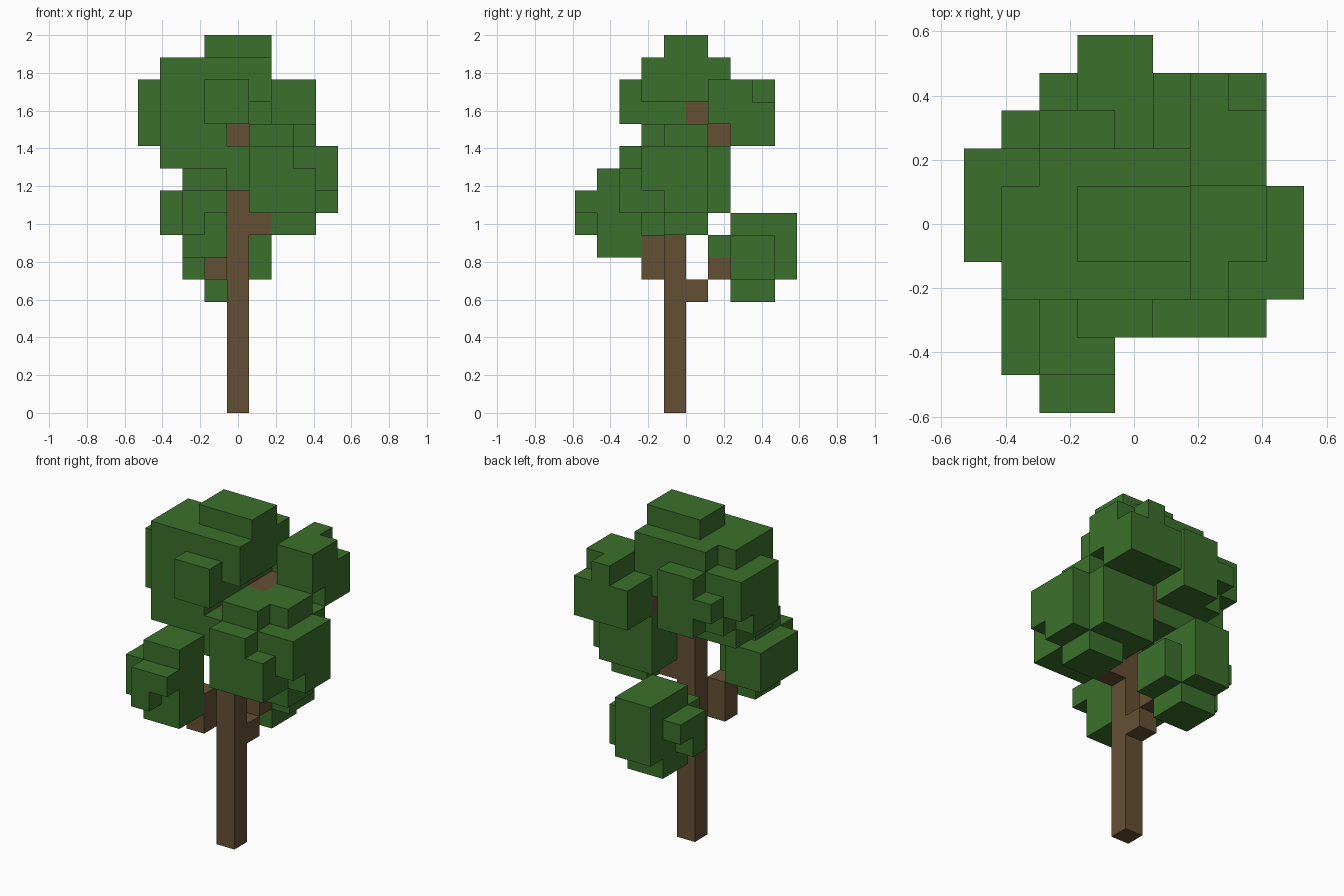
import bpy
import bmesh
from itertools import product
from mathutils import Vector

cube = bpy.data.objects.get("Cube")
if cube:
    bpy.data.objects.remove(cube, do_unlink=True)

UNIT = 2 / 17                       # edge of one block
ORIGIN = Vector((4.5, 5, 0))        # grid point that sits at the world origin


def make_material(name, rgb):
    mat = bpy.data.materials.new(name)
    mat.use_nodes = True
    colour = (*rgb, 1)
    mat.diffuse_color = colour
    mat.node_tree.nodes["Principled BSDF"].inputs["Base Color"].default_value = colour
    return mat


def cells(boxes):
    """Grid cells covered by boxes, each written as (x0, x1), (y0, y1), (z0, z1)."""
    found = set()
    for box in boxes:
        found.update(product(*(range(low, high) for low, high in box)))
    return found


def block_part(name, material, add, cut=()):
    """Outer skin of stacked blocks, with coplanar faces merged."""
    solid = cells(add) - cells(cut)
    bm = bmesh.new()
    corners = {}

    def corner(point):
        key = tuple(int(c) for c in point)
        if key not in corners:
            corners[key] = bm.verts.new((Vector(key) - ORIGIN) * UNIT)
        return corners[key]

    for cell in solid:
        for axis, side in product(range(3), (0, 1)):
            step = [0, 0, 0]
            step[axis] = 2 * side - 1
            if tuple(c + s for c, s in zip(cell, step)) in solid:
                continue
            u, v = Vector((0, 0, 0)), Vector((0, 0, 0))
            u[(axis + 1) % 3] = v[(axis + 2) % 3] = 1
            base = Vector(cell)
            base[axis] += side
            loop = [base, base + u, base + u + v, base + v]
            if not side:
                loop.reverse()
            bm.faces.new([corner(p) for p in loop])
    bmesh.ops.dissolve_limit(bm, angle_limit=0.01, verts=bm.verts[:], edges=bm.edges[:])
    mesh = bpy.data.meshes.new(name)
    bm.to_mesh(mesh)
    bm.free()
    mesh.materials.append(material)
    obj = bpy.data.objects.new(name, mesh)
    bpy.context.collection.objects.link(obj)
    return obj


bark = make_material("bark brown", (0.130, 0.080, 0.034))
leaf = make_material("leaf green", (0.044, 0.163, 0.025))

# Trunk with its stepped upper end and the side branches
block_part("trunk", bark, [
    ((4, 5), (4, 5), (0, 12)),
    ((4, 5), (5, 6), (11, 14)),
])
block_part("front_branch", bark, [((3, 4), (3, 4), (6, 8))])
block_part("back_branch", bark, [
    ((4, 5), (5, 6), (5, 6)),
    ((4, 5), (6, 7), (6, 7)),
])
block_part("side_branch", bark, [((5, 6), (4, 5), (8, 9))])
block_part("upper_branch", bark, [((5, 6), (5, 7), (12, 13))])

# Low leaf clump at the front
block_part("front_leaves", leaf, [
    ((2, 4), (1, 3), (7, 11)),
    ((1, 3), (1, 4), (8, 10)),
    ((2, 4), (0, 1), (8, 10)),
], cut=[((3, 4), (0, 1), (8, 9))])

# Low leaf clump at the back
block_part("back_leaves", leaf, [
    ((3, 5), (7, 10), (6, 9)),
    ((2, 6), (7, 9), (6, 8)),
    ((3, 5), (6, 7), (7, 8)),
    ((3, 5), (7, 9), (5, 6)),
], cut=[((2, 3), (8, 9), (6, 7))])

# Middle leaf clump on the left side
block_part("side_leaves", leaf, [
    ((5, 8), (2, 7), (9, 12)),
    ((8, 9), (3, 6), (9, 12)),
    ((4, 5), (3, 4), (10, 12)),
    ((6, 8), (4, 6), (8, 9)),
    ((6, 8), (4, 6), (12, 13)),
    ((5, 7), (3, 5), (12, 13)),
], cut=[
    ((7, 8), (2, 3), (11, 12)),
    ((8, 9), (3, 4), (9, 10)),
])

# Upper leaf clump at the back
block_part("upper_leaves", leaf, [
    ((6, 8), (6, 9), (12, 15)),
    ((5, 6), (7, 9), (12, 14)),
], cut=[
    ((6, 8), (6, 7), (12, 13)),
    ((7, 8), (8, 9), (14, 15)),
])

# Large crown on top
block_part("crown_leaves", leaf, [
    ((1, 4), (3, 6), (11, 12)),
    ((1, 4), (3, 7), (12, 13)),
    ((1, 5), (3, 7), (13, 14)),
    ((1, 6), (3, 7), (14, 16)),
    ((0, 1), (4, 7), (12, 15)),
    ((3, 5), (2, 3), (13, 15)),
    ((2, 4), (7, 8), (12, 15)),
    ((1, 2), (7, 8), (13, 14)),
    ((3, 6), (4, 6), (16, 17)),
], cut=[
    ((4, 5), (5, 6), (13, 14)),
    ((1, 2), (6, 7), (15, 16)),
    ((0, 1), (6, 7), (12, 13)),
])
